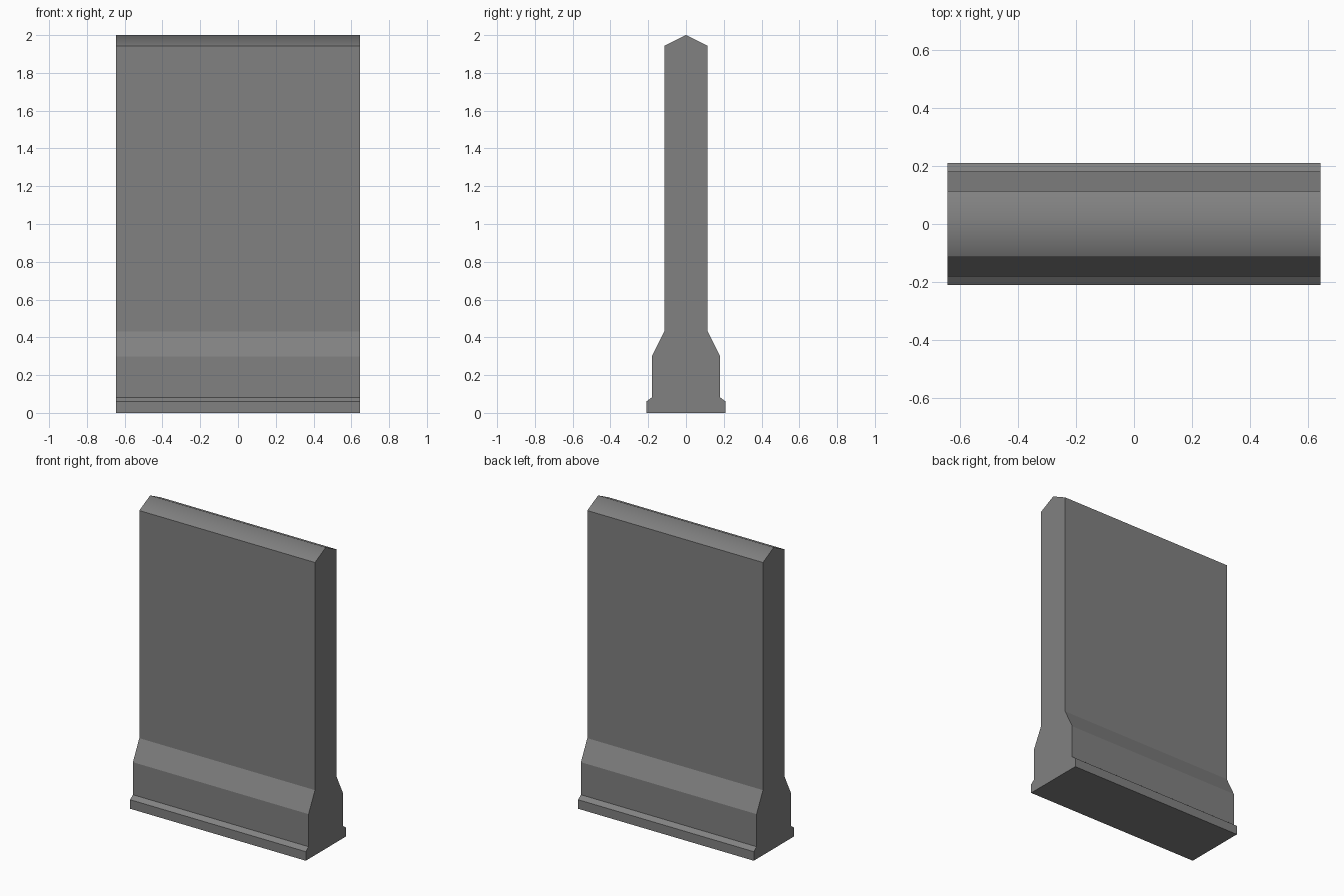
import bpy
import bmesh

cube = bpy.data.objects.get("Cube")
if cube:
    bpy.data.objects.remove(cube, do_unlink=True)

HALF_LENGTH = 0.645

# Half of the cross-section (half thickness, height): footing, plinth, wall, ridge
half_profile = [(0.21, 0), (0.21, 0.06), (0.181, 0.082), (0.181, 0.298),
                (0.114, 0.432), (0.114, 1.943)]
ridge = [(0, 2)]
profile = half_profile + ridge + [(-y, z) for y, z in reversed(half_profile)]

# Plain concrete colour
concrete = bpy.data.materials.new("concrete_grey")
concrete.use_nodes = True
colour = (0.22, 0.22, 0.22, 1)
concrete.diffuse_color = colour
bsdf = next(n for n in concrete.node_tree.nodes if n.type == 'BSDF_PRINCIPLED')
bsdf.inputs["Base Color"].default_value = colour

# Extrude the cross-section along the wall's length
bm = bmesh.new()
end_face = bm.faces.new([bm.verts.new((-HALF_LENGTH, y, z)) for y, z in profile])
extruded = bmesh.ops.extrude_face_region(bm, geom=[end_face], use_keep_orig=True)
far_verts = [g for g in extruded["geom"] if isinstance(g, bmesh.types.BMVert)]
bmesh.ops.translate(bm, verts=far_verts, vec=(2 * HALF_LENGTH, 0, 0))
bmesh.ops.recalc_face_normals(bm, faces=bm.faces)

# Soften only the two coping slopes where they meet at the ridge
for face in bm.faces:
    face.smooth = face.normal.z > 0.5 and face.calc_center_median().z > 1.9
for edge in bm.edges:
    edge.smooth = all(f.smooth for f in edge.link_faces)

mesh = bpy.data.meshes.new("barrier_wall")
bm.to_mesh(mesh)
bm.free()
mesh.materials.append(concrete)
wall = bpy.data.objects.new("barrier_wall", mesh)
bpy.context.collection.objects.link(wall)
